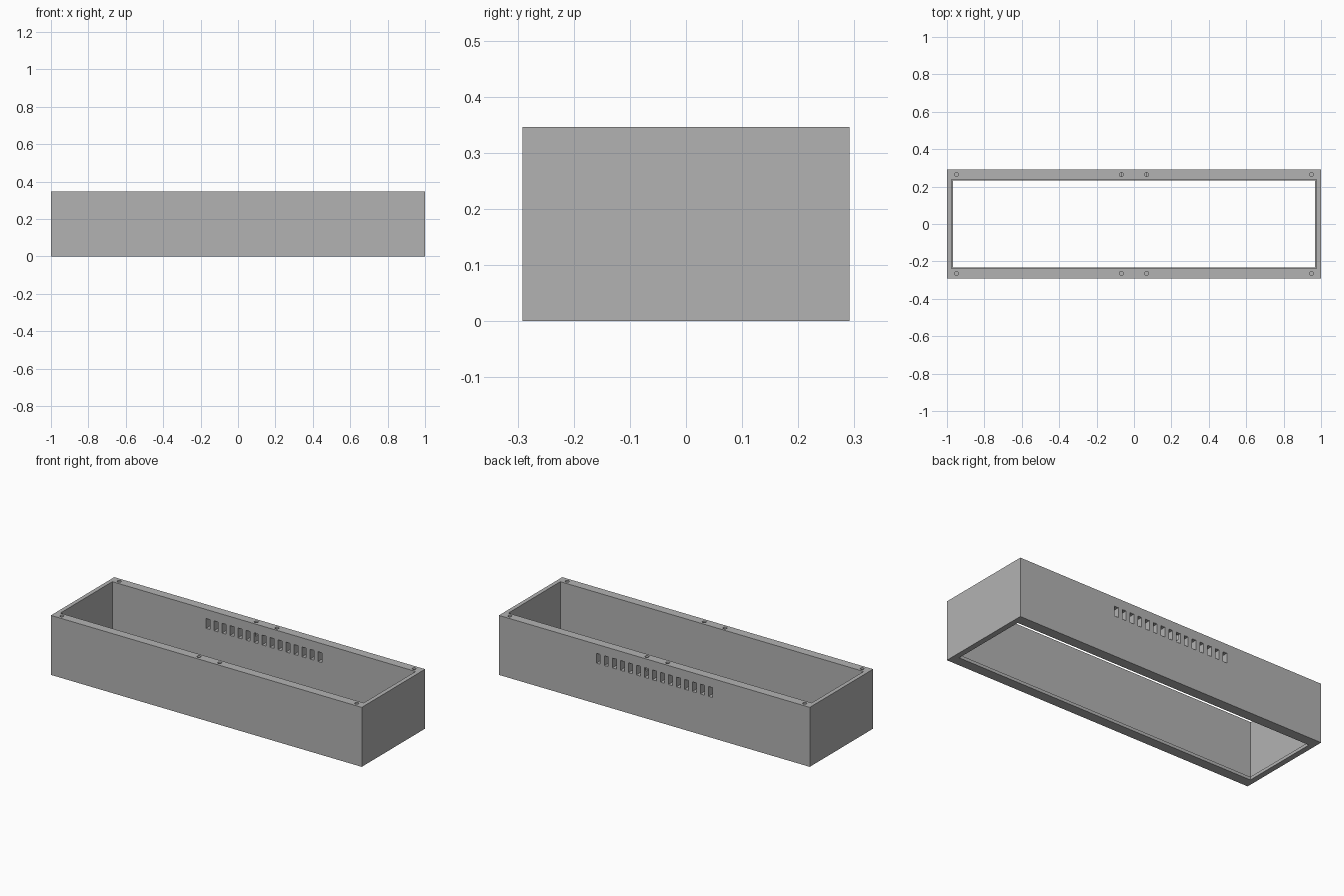
import bpy
import bmesh
from mathutils import Matrix

if "Cube" in bpy.data.objects:
    bpy.data.objects.remove(bpy.data.objects["Cube"], do_unlink=True)

LENGTH, DEPTH, HEIGHT = 2.0, 0.582, 0.346

grey = bpy.data.materials.new("mid_grey")
grey.use_nodes = True
colour = (0.45, 0.45, 0.45, 1)
grey.diffuse_color = colour
grey.node_tree.nodes["Principled BSDF"].inputs["Base Color"].default_value = colour


def finish(name, bm):
    mesh = bpy.data.meshes.new(name)
    bm.to_mesh(mesh)
    bm.free()
    mesh.materials.append(grey)
    obj = bpy.data.objects.new(name, mesh)
    bpy.context.collection.objects.link(obj)
    return obj


def add_box(bm, x, y, z0, z1, size_x, size_y):
    place = Matrix.Translation((x, y, (z0 + z1) / 2))
    bmesh.ops.create_cube(bm, size=1, matrix=place @ Matrix.Diagonal((size_x, size_y, z1 - z0, 1)))


def cut(target, bm):
    """Subtract a temporary cutter from the target."""
    cutter = finish("cutter", bm)
    cutter.hide_render = True
    mod = target.modifiers.new("cut", "BOOLEAN")
    mod.operation = "DIFFERENCE"
    mod.solver = "EXACT"
    mod.object = cutter
    bpy.context.view_layer.objects.active = target
    bpy.ops.object.modifier_apply(modifier=mod.name)
    bpy.data.objects.remove(cutter, do_unlink=True)


# Solid block for the frame
bm = bmesh.new()
add_box(bm, 0, 0, 0, HEIGHT, LENGTH, DEPTH)
frame = finish("box_frame", bm)

# Main cavity, leaving a thin lip at the bottom
bm = bmesh.new()
add_box(bm, 0, 0, 0.018, HEIGHT + 0.1, 1.952, 0.478)
cut(frame, bm)

# Bottom opening inside the lip
bm = bmesh.new()
add_box(bm, 0, 0, -0.1, 0.1, 1.936, 0.464)
cut(frame, bm)

# Row of vent slots through the back wall
bm = bmesh.new()
for i in range(-7, 8):
    add_box(bm, i * 0.0515, 0.265, 0.236, 0.293, 0.025, 0.2)
cut(frame, bm)

# Blind screw holes in the top rim
bm = bmesh.new()
for x in (-0.949, -0.067, 0.067, 0.949):
    for y in (-0.264, 0.264):
        bmesh.ops.create_cone(bm, cap_ends=True, segments=24, radius1=0.011, radius2=0.011,
                              depth=0.16, matrix=Matrix.Translation((x, y, HEIGHT)))
cut(frame, bm)

# Smooth hole walls, sharp edges elsewhere
bpy.ops.object.select_all(action="DESELECT")
frame.select_set(True)
bpy.context.view_layer.objects.active = frame
bpy.ops.object.shade_smooth_by_angle()
